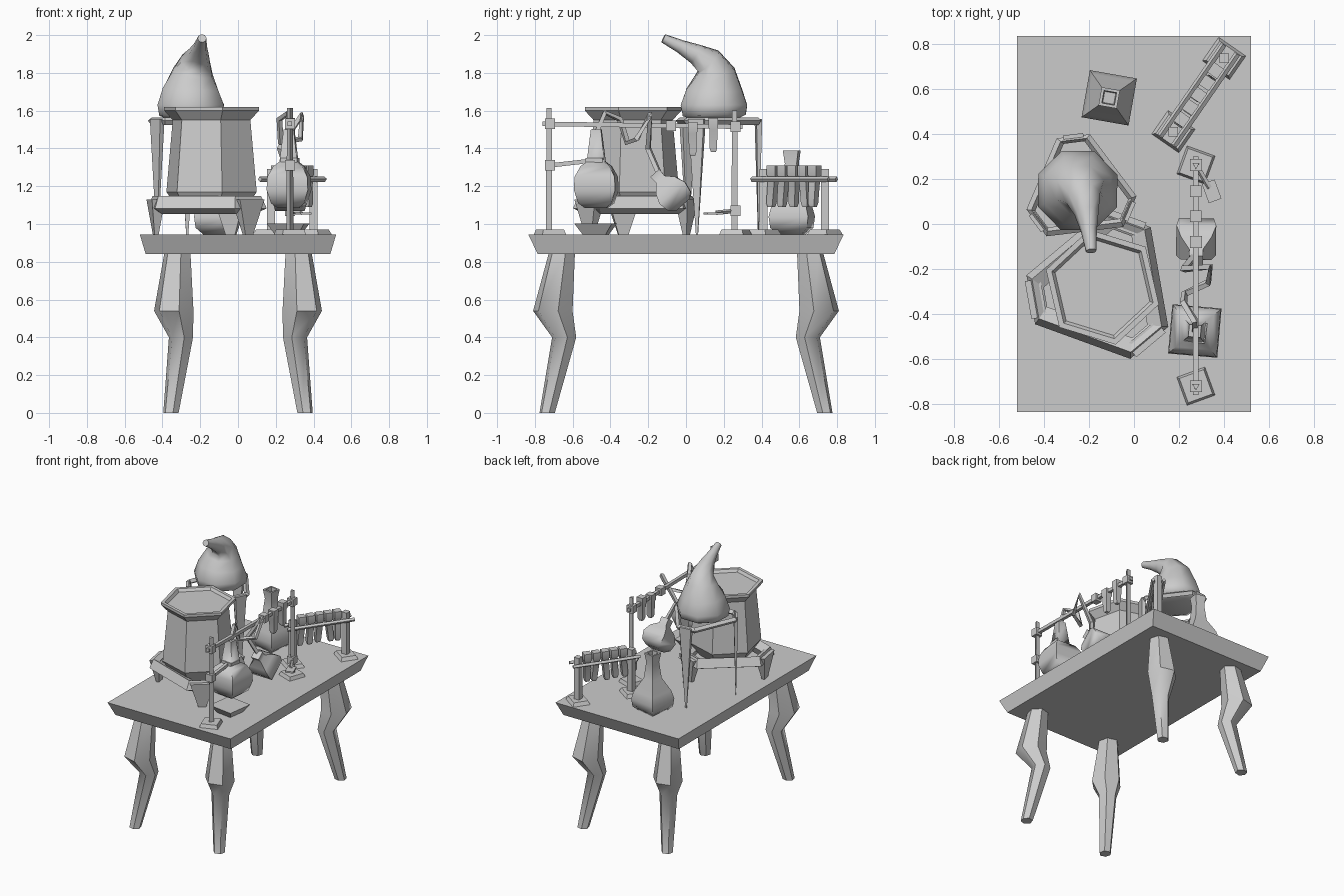
import bpy, bmesh, math, random
from mathutils import Vector, Quaternion

random.seed(4)
cube = bpy.data.objects.get("Cube")
if cube:
    bpy.data.objects.remove(cube, do_unlink=True)

GREY = (0.6, 0.6, 0.6, 1)
grey = bpy.data.materials.new("plain grey")
grey.use_nodes = True
grey.diffuse_color = GREY
grey.node_tree.nodes["Principled BSDF"].inputs["Base Color"].default_value = GREY
Z = Vector((0, 0, 1))


def finish(name, bm, smooth=50):
    bmesh.ops.recalc_face_normals(bm, faces=bm.faces)
    mesh = bpy.data.meshes.new(name)
    bm.to_mesh(mesh)
    bm.free()
    ob = bpy.data.objects.new(name, mesh)
    bpy.context.collection.objects.link(ob)
    mesh.materials.append(grey)
    if smooth:
        bpy.ops.object.select_all(action='DESELECT')
        ob.select_set(True)
        bpy.context.view_layer.objects.active = ob
        bpy.ops.object.shade_smooth_by_angle(angle=math.radians(smooth))
    return ob


def loft(name, pts, sides, turn=0, upright=False, closed=False, smooth=50):
    """Skin rings of (x, y, z, radius); rings follow the path unless upright."""
    bm = bmesh.new()
    centres = [Vector(p[:3]) for p in pts]
    n = len(pts)
    rings, q, last = [], Quaternion(), Z
    for i, p in enumerate(pts):
        if not upright:
            a = centres[(i - 1) % n] if closed or i else centres[0]
            b = centres[(i + 1) % n] if closed or i < n - 1 else centres[i]
            t = (b - a).normalized()
            q = last.rotation_difference(t) @ q
            last = t
        ring = []
        for k in range(sides):
            ang = math.radians(turn) + math.tau * k / sides
            ring.append(bm.verts.new(centres[i] + q @ Vector((math.cos(ang) * p[3], math.sin(ang) * p[3], 0))))
        rings.append(ring)
    for i in range(n if closed else n - 1):
        a, b = rings[i], rings[(i + 1) % n]
        for k in range(sides):
            j = (k + 1) % sides
            bm.faces.new((a[k], a[j], b[j], b[k]))
    if not closed:
        bm.faces.new(rings[0])
        bm.faces.new(rings[-1])
    return finish(name, bm, smooth)


def turned(name, x, y, profile, sides, turn=0, smooth=50):
    return loft(name, [(x, y, z, r) for r, z in profile], sides, turn, True, smooth=smooth)


def box(name, centre, size, turn=0, bottom=1.0, top=1.0):
    bm = bmesh.new()
    bmesh.ops.create_cube(bm, size=1)
    for v in bm.verts:
        s = bottom if v.co.z < 0 else top
        v.co = Vector((v.co.x * size[0] * s, v.co.y * size[1] * s, v.co.z * size[2]))
        v.co = Quaternion(Z, math.radians(turn)) @ v.co + Vector(centre)
    return finish(name, bm, 0)


def rod(name, a, b, r, sides=4, turn=45):
    return loft(name, [(*a, r), (*b, r)], sides, turn, smooth=0)


def tripod(name, x, y, z, radius, turn, thick, blade, tip):
    """Triangular ring with blunt corners carried by three tapering blades."""
    ring = []
    for k in range(3):
        a = math.radians(turn + 120 * k)
        for off in (-0.26, 0.26):
            ring.append((x + radius * math.cos(a + off), y + radius * math.sin(a + off), z, thick))
        h = z + thick * 0.6 - 0.94
        box(f"{name}_leg_{k + 1}", (x + radius * math.cos(a), y + radius * math.sin(a), 0.94 + h / 2),
            (blade[0], blade[1], h), turn + 120 * k, bottom=tip)
    loft(f"{name}_ring", ring, 4, 45, closed=True, smooth=0)


# Table
box("table_top", (0, 0, 0.893), (1.04, 1.67, 0.105), bottom=0.94)
for sx in (-1, 1):
    for sy in (-1, 1):
        path = [(0.355, 0.735, 0, 0.042), (0.302, 0.645, 0.40, 0.066),
                (0.34, 0.705, 0.54, 0.108), (0.32, 0.655, 0.86, 0.07)]
        side = ("left" if sx > 0 else "right") + ("_front" if sy < 0 else "_back")
        loft(f"table_leg_{side}", [(sx * x, sy * y, z, r) for x, y, z, r in path],
             6, math.degrees(math.atan2(sy, sx)), True)

# Cauldron on its tripod
turned("cauldron", -0.14, -0.28,
       [(0.18, 1.07), (0.25, 1.17), (0.215, 1.55), (0.262, 1.60), (0.262, 1.62),
        (0.235, 1.62), (0.22, 1.60)], 6, -17, smooth=35)
tripod("cauldron_stand", -0.14, -0.28, 1.10, 0.30, 70, 0.05, (0.07, 0.17), 0.3)

# Bent-neck retort on tall tripod
loft("retort", [(-0.25, 0.15, 1.555, 0.13), (-0.25, 0.15, 1.575, 0.18), (-0.25, 0.148, 1.63, 0.19),
                (-0.25, 0.15, 1.71, 0.16), (-0.24, 0.152, 1.80, 0.115), (-0.225, 0.12, 1.86, 0.08),
                (-0.21, 0.05, 1.90, 0.055), (-0.20, -0.03, 1.94, 0.036),
                (-0.19, -0.12, 1.983, 0.024)], 8, 22, smooth=80)
tripod("retort_stand", -0.24, 0.15, 1.545, 0.235, 97, 0.02, (0.03, 0.09), 0.12)

# Standing flask
flask = [(0.09, 0.945), (0.14, 0.98), (0.15, 1.04), (0.13, 1.10), (0.062, 1.20),
         (0.045, 1.32), (0.058, 1.39), (0.04, 1.39), (0.035, 1.34)]
turned("standing_flask", -0.11, 0.56, flask, 4, 35, smooth=60)

# Test tube rack
ends = [Vector((0.175, 0.41, 0)), Vector((0.40, 0.735, 0))]
along = (ends[1] - ends[0]).normalized()
across = Vector((-along.y, along.x, 0))
heading = math.degrees(math.atan2(along.y, along.x))
for i, e in enumerate(ends):
    box(f"rack_base_{i + 1}", (e.x, e.y, 0.957), (0.13, 0.15, 0.03), heading, top=0.8)
    rod(f"rack_post_{i + 1}", e + Z * 0.95, e + Z * 1.29, 0.03)
for s in (-1, 1):
    rail = [e + across * 0.037 * s + Z * 1.237 for e in ends]
    rod(f"rack_rail_{s + 2}", rail[0] - along * 0.05, rail[1] + along * 0.05, 0.014)
for i in range(5):
    c = ends[0].lerp(ends[1], (i + 1) / 6)
    low = c + Vector((random.uniform(-1, 1), random.uniform(-1, 1), 0)) * 0.015
    loft(f"rack_tube_{i + 1}", [(low.x, low.y, 1.09, 0.02), (low.x, low.y, 1.11, 0.028),
                                (c.x, c.y, 1.25, 0.031), (c.x, c.y, 1.26, 0.038),
                                (c.x, c.y, 1.31, 0.038)], 4, heading + 45, True, smooth=30)

# Clamp stand: two poles, crossbar and joints
X = 0.275
for i, (y, top, turn) in enumerate(((-0.72, 1.615, 20), (0.262, 1.60, -20))):
    box(f"pole_base_{i + 1}", (X, y, 0.957), (0.135, 0.135, 0.03), turn, top=0.85)
    turned(f"pole_{i + 1}", X, y, [(0.022, 0.95), (0.018, top)], 3, -90, smooth=0)
rod("crossbar", (X, -0.76, 1.53), (X, 0.30, 1.515), 0.017)
for i, (y, z) in enumerate(((-0.72, 1.53), (-0.72, 1.31), (-0.08, 1.52), (0.262, 1.515), (0.262, 1.07))):
    box(f"joint_{i + 1}", (X, y, z), (0.052, 0.052, 0.055))
rod("flask_arm", (X, -0.72, 1.31), (X, -0.50, 1.335), 0.016)
box("flask_collar", (X, -0.48, 1.335), (0.09, 0.09, 0.03), -8)
rod("low_arm", (X, 0.262, 1.07), (0.335, 0.16, 1.06), 0.012)
box("low_arm_plate", (0.345, 0.145, 1.055), (0.06, 0.09, 0.012), 20)
for i, (y, z) in enumerate(((0.035, 1.36), (0.145, 1.38))):
    turned(f"hanging_tube_{i + 1}", X, y, [(0.018, z), (0.028, z + 0.02), (0.03, z + 0.12),
                                         (0.036, z + 0.13), (0.036, z + 0.18)], 4, 45, 30)

# Heated flask above burner dish
box("burner_dish", (0.265, -0.478, 0.972), (0.20, 0.20, 0.06), -8, bottom=0.6)
turned("heated_flask", 0.27, -0.475,
       [(0.08, 1.085), (0.125, 1.11), (0.155, 1.18), (0.15, 1.25), (0.11, 1.305),
        (0.066, 1.33), (0.038, 1.50)], 4, 40, smooth=60)

# Zigzag pipe to receiving flask
bends = [(0.27, -0.475, 1.48), (0.27, -0.43, 1.59), (0.22, -0.35, 1.555), (0.225, -0.31, 1.43),
         (0.33, -0.26, 1.45), (0.34, -0.19, 1.58), (0.22, -0.20, 1.40), (0.27, -0.14, 1.26)]
loft("zigzag_pipe", [(*p, 0.017) for p in bends], 4, 45, smooth=30)
axis = Vector((0.005, 0.66, -0.75)).normalized()
mouth = Vector((0.275, -0.165, 1.27))
loft("receiving_flask", [(*(mouth + axis * d), r) for d, r in
                         ((0, 0.045), (0.045, 0.042), (0.085, 0.095), (0.14, 0.125),
                          (0.20, 0.11), (0.225, 0.07))], 4, 45, smooth=60)
